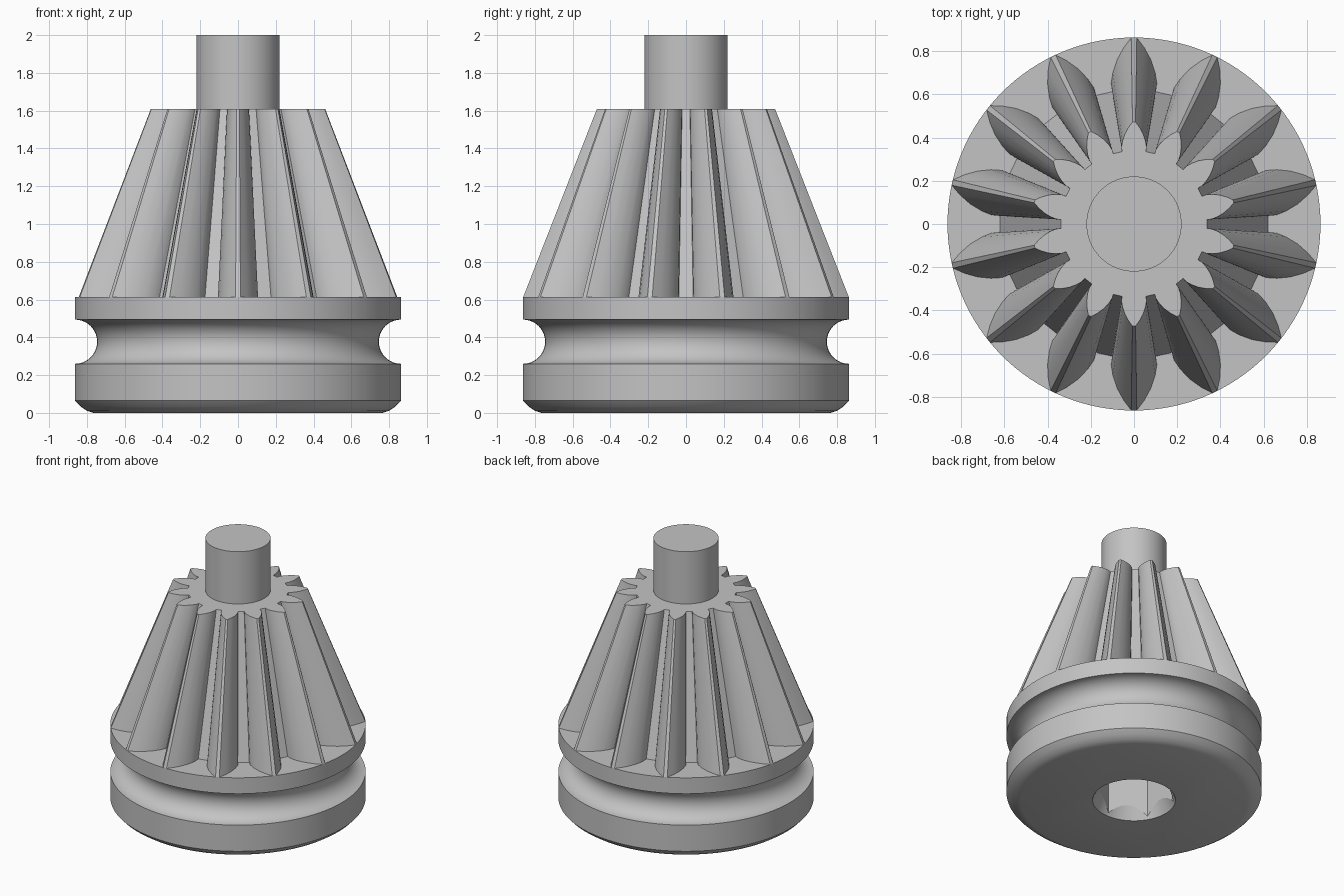
import bpy, bmesh, math
from math import sin, cos, pi, radians

if "Cube" in bpy.data.objects:
    bpy.data.objects.remove(bpy.data.objects["Cube"], do_unlink=True)

GREY = (0.55, 0.55, 0.55, 1)
steel = bpy.data.materials.new("plain grey")
steel.use_nodes = True
steel.diffuse_color = GREY
steel.node_tree.nodes["Principled BSDF"].inputs["Base Color"].default_value = GREY


def make_object(name, bm):
    bmesh.ops.recalc_face_normals(bm, faces=bm.faces)
    mesh = bpy.data.meshes.new(name)
    bm.to_mesh(mesh)
    bm.free()
    mesh.materials.append(steel)
    obj = bpy.data.objects.new(name, mesh)
    bpy.context.collection.objects.link(obj)
    return obj


def activate(obj):
    bpy.ops.object.select_all(action='DESELECT')
    obj.select_set(True)
    bpy.context.view_layer.objects.active = obj


def loft(name, rings):
    """Closed solid through rings that share a point count."""
    bm = bmesh.new()
    loops = [[bm.verts.new(p) for p in ring] for ring in rings]
    n = len(loops[0])
    for low, high in zip(loops, loops[1:]):
        for i in range(n):
            j = (i + 1) % n
            bm.faces.new((low[i], low[j], high[j], high[i]))
    bm.faces.new(loops[0])
    bm.faces.new(loops[-1])
    return make_object(name, bm)


def turned(name, profile, sides=128, start=0.0):
    """Solid of revolution from (radius, height) pairs."""
    angles = [start + 2 * pi * i / sides for i in range(sides)]
    return loft(name, [[(r * cos(a), r * sin(a), z) for a in angles]
                       for r, z in profile])


# Base: rounded foot, half-round groove and flange
RIM, FLOOR = 0.863, 0.613
groove_mid, groove_r = 0.377, 0.117
groove = [(RIM - groove_r * sin(t), groove_mid - groove_r * cos(t))
          for t in (pi * i / 20 for i in range(21))]
base = turned("grooved_base", [(0.765, 0), (0.80, 0.011), (0.834, 0.034),
                               (RIM, 0.065)] + groove + [(RIM, FLOOR)])

# Hexagonal socket with a countersunk mouth
hexagon = turned("socket_cutter", [(0.27, -0.1), (0.27, 0.4)], 6, radians(30))
countersink = turned("countersink_cutter", [(0.305, -0.05), (0.18, 0.20)], 96)
for cutter in (hexagon, countersink):
    cutter.hide_render = True
    mod = base.modifiers.new("cut", 'BOOLEAN')
    mod.operation = 'DIFFERENCE'
    mod.solver = 'EXACT'
    mod.object = cutter
    activate(base)
    bpy.ops.object.modifier_apply(modifier=mod.name)
    bpy.data.objects.remove(cutter, do_unlink=True)

# Tapered pinion: one leaf-shaped tooth repeated round the axis
TEETH, TAPER, TOP = 14, 0.547, 1.61
flank = [(0.101, 0.612), (0.106, 0.65), (0.098, 0.70), (0.078, 0.76),
         (0.048, 0.815), (0.013, 0.862)]
tooth = flank + [(-x, y) for x, y in reversed(flank)]
outline = []
for k in range(TEETH):
    a = 2 * pi * k / TEETH
    outline += [(x * cos(a) - y * sin(a), x * sin(a) + y * cos(a)) for x, y in tooth]
pinion = loft("pinion_teeth",
              [[(x * s, y * s, z) for x, y in outline]
               for s, z in ((1, FLOOR), (TAPER, TOP))])

# Plain shaft
shaft = turned("shaft", [(0.22, TOP - 0.02), (0.22, 2.0)], 96)

for obj in (base, pinion, shaft):
    activate(obj)
    bpy.ops.object.shade_smooth_by_angle(angle=radians(25))
